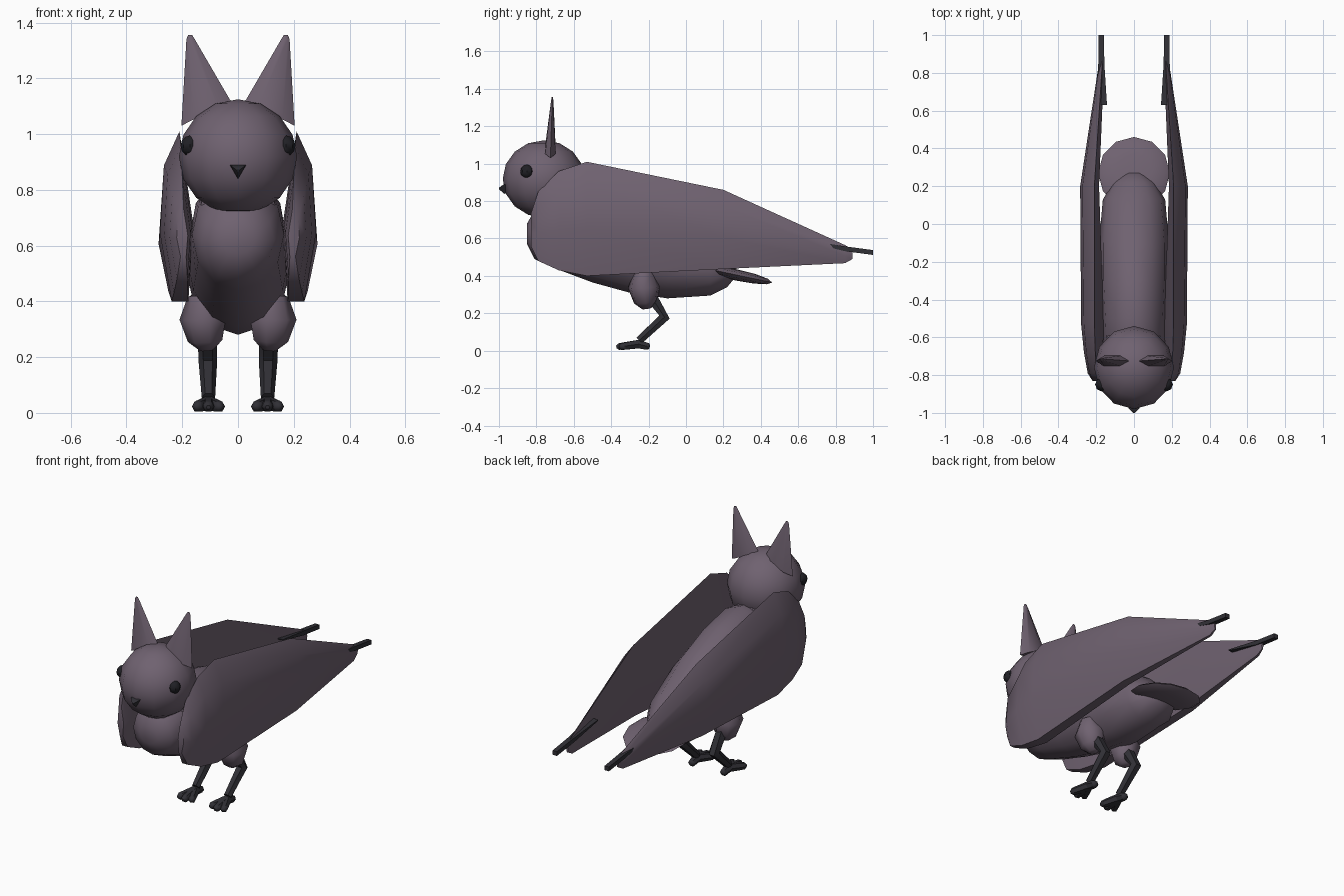
import bpy, bmesh
from math import sin, cos, pi, radians
from mathutils import Vector, Matrix

cube = bpy.data.objects.get("Cube")
if cube:
    bpy.data.objects.remove(cube)


def material(name, rgb):
    m = bpy.data.materials.new(name)
    m.use_nodes = True
    m.diffuse_color = (*rgb, 1)
    bsdf = m.node_tree.nodes["Principled BSDF"]
    bsdf.inputs["Base Color"].default_value = (*rgb, 1)
    bsdf.inputs["Roughness"].default_value = 0.8
    return m


FUR = material("dusky purple", (0.16, 0.122, 0.163))
DARK = material("charcoal", (0.03, 0.029, 0.036))
BLACK = material("eye black", (0.014, 0.014, 0.018))


def finish(name, bm, mat, mirror=False, angle=40):
    bmesh.ops.recalc_face_normals(bm, faces=bm.faces)
    mesh = bpy.data.meshes.new(name)
    bm.to_mesh(mesh)
    bm.free()
    mesh.materials.append(mat)
    obj = bpy.data.objects.new(name, mesh)
    bpy.context.collection.objects.link(obj)
    bpy.ops.object.select_all(action='DESELECT')
    obj.select_set(True)
    bpy.context.view_layer.objects.active = obj
    bpy.ops.object.shade_smooth_by_angle(angle=radians(angle))
    if mirror:
        mod = obj.modifiers.new("Mirror", 'MIRROR')
        mod.use_mirror_merge = False
    return obj


def add_loft(bm, rings):
    """Skin a series of equal rings and cap both ends."""
    loops = [[bm.verts.new(p) for p in r] for r in rings]
    n = len(loops[0])
    for a, b in zip(loops, loops[1:]):
        for i in range(n):
            j = (i + 1) % n
            bm.faces.new((a[i], a[j], b[j], b[i]))
    bm.faces.new(loops[0])
    bm.faces.new(loops[-1])


def add_tube(bm, path, radii, sides=6, phase=0.0):
    """Tapered tube through a path of points."""
    pts = [Vector(p) for p in path]
    rings = []
    for i, (p, r) in enumerate(zip(pts, radii)):
        d = (pts[min(i + 1, len(pts) - 1)] - pts[max(i - 1, 0)]).normalized()
        u = (Vector((1, 0, 0)) - d * d.x).normalized()
        v = d.cross(u)
        rings.append([p + r * (u * cos(a) + v * sin(a))
                      for a in (phase + 2 * pi * k / sides for k in range(sides))])
    add_loft(bm, rings)


def ball(name, centre, size, mat, tilt=0, seg=12, rings=8, mirror=False, angle=40):
    bm = bmesh.new()
    mx = (Matrix.Translation(centre) @ Matrix.Rotation(radians(tilt), 4, 'X')
          @ Matrix.Diagonal((*size, 1)))
    bmesh.ops.create_uvsphere(bm, u_segments=seg, v_segments=rings, radius=1, matrix=mx)
    return finish(name, bm, mat, mirror, angle)


# Body: oval rings along the back (y, top, bottom, half width)
stations = [(-0.85, 0.68, 0.57, 0.06), (-0.81, 0.75, 0.49, 0.13),
            (-0.70, 0.84, 0.44, 0.165), (-0.50, 0.88, 0.365, 0.175),
            (-0.30, 0.83, 0.31, 0.185), (-0.10, 0.74, 0.28, 0.185),
            (0.13, 0.58, 0.295, 0.165), (0.22, 0.49, 0.34, 0.11),
            (0.27, 0.44, 0.40, 0.04)]
bm = bmesh.new()
add_loft(bm, [[(w * cos(a), y, (t + b) / 2 + (t - b) / 2 * sin(a))
               for a in (2 * pi * k / 12 for k in range(12))]
              for y, t, b, w in stations])
finish("body", bm, FUR, angle=50)

# Neck collar
bm = bmesh.new()
add_tube(bm, [(0, -0.63, 0.68), (0, -0.68, 0.84)], [0.17, 0.12], 8, pi / 8)
finish("neck", bm, FUR)

# Head and face
ball("head", (0, -0.76, 0.918), (0.212, 0.22, 0.207), FUR, angle=50)
ball("eyes", (0.172, -0.85, 0.958), (0.034, 0.036, 0.037), BLACK, seg=8, rings=6, mirror=True)
bm = bmesh.new()
add_tube(bm, [(0, -0.93, 0.875), (0, -0.975, 0.872), (0, -1.0, 0.868)],
         [0.033, 0.033, 0.006], 3, -pi / 2)
finish("nose", bm, DARK)

# Ears: flattened cones leaning outward
bm = bmesh.new()
rings = []
for c, along, depth in (((0.115, -0.725, 1.075), (0.088, 0, -0.045), 0.032),
                        ((0.170, -0.715, 1.34), (0.015, 0, 0), 0.007),
                        ((0.172, -0.715, 1.356), (0.007, 0, 0), 0.003)):
    rings.append([Vector(c) + Vector(along) * cos(a) + Vector((0, depth * sin(a), 0))
                  for a in (pi * k / 3 for k in range(6))])
add_loft(bm, rings)
finish("ears", bm, FUR, mirror=True)

# Folded wings: six-point sections (y, top, bottom, crest x, outer x, inner x)
wing = [(-0.83, 0.73, 0.56, 0.195, 0.22, 0.18), (-0.79, 0.85, 0.48, 0.20, 0.245, 0.17),
        (-0.68, 0.96, 0.43, 0.205, 0.265, 0.165), (-0.53, 1.01, 0.40, 0.21, 0.28, 0.16),
        (0.20, 0.86, 0.437, 0.21, 0.285, 0.185), (0.85, 0.565, 0.468, 0.168, 0.186, 0.158),
        (0.89, 0.54, 0.49, 0.168, 0.174, 0.162)]
bm = bmesh.new()
sections = []
for y, t, b, xc, xo, xi in wing:
    h, w = t - b, xo - xi
    sections.append([(xc, y, t), (xo - 0.12 * w, y, b + 0.8 * h), (xo, y, b + 0.4 * h),
                     (xo - 0.35 * w, y, b), (xi + 0.15 * w, y, b), (xi, y, b + 0.45 * h)])
add_loft(bm, sections)
finish("wings", bm, FUR, mirror=True)

# Dark wing-tip quills
bm = bmesh.new()
quill = []
for y, z, hx, hz in ((0.63, 0.59, 0.030, 0.003), (0.85, 0.545, 0.016, 0.013),
                     (1.0, 0.525, 0.014, 0.013)):
    quill.append([(0.173 + sx * hx, y, z + sz * hz)
                  for sx, sz in ((-1, -1), (1, -1), (1, 1), (-1, 1))])
add_loft(bm, quill)
finish("wing_tip_quills", bm, DARK, mirror=True)

# Tail fan
ball("tail", (0, 0.27, 0.405), (0.19, 0.195, 0.03), FUR, tilt=-12, seg=12, rings=6)

# Thighs
bm = bmesh.new()
add_tube(bm, [(0.125, -0.225, 0.42), (0.122, -0.225, 0.34), (0.115, -0.215, 0.26),
              (0.112, -0.21, 0.225)], [0.055, 0.088, 0.065, 0.025], 7)
finish("thighs", bm, FUR, mirror=True, angle=50)

# Shins, bent at the hock
bm = bmesh.new()
add_tube(bm, [(0.11, -0.18, 0.28), (0.108, -0.115, 0.18), (0.106, -0.25, 0.055)],
         [0.035, 0.033, 0.024], 6)
finish("shins", bm, DARK, mirror=True, angle=50)

# Feet: three front toes and a short heel
bm = bmesh.new()
for x, y in ((0.065, -0.345), (0.106, -0.36), (0.147, -0.345), (0.106, -0.2)):
    s = Vector((0.106, -0.255, 0.035))
    e = Vector((x, y, 0.022))
    add_tube(bm, [s, s.lerp(e, 0.8), e, e + (e - s) * 0.12],
             [0.026, 0.022, 0.02, 0.008], 6)
finish("feet", bm, DARK, mirror=True, angle=50)
